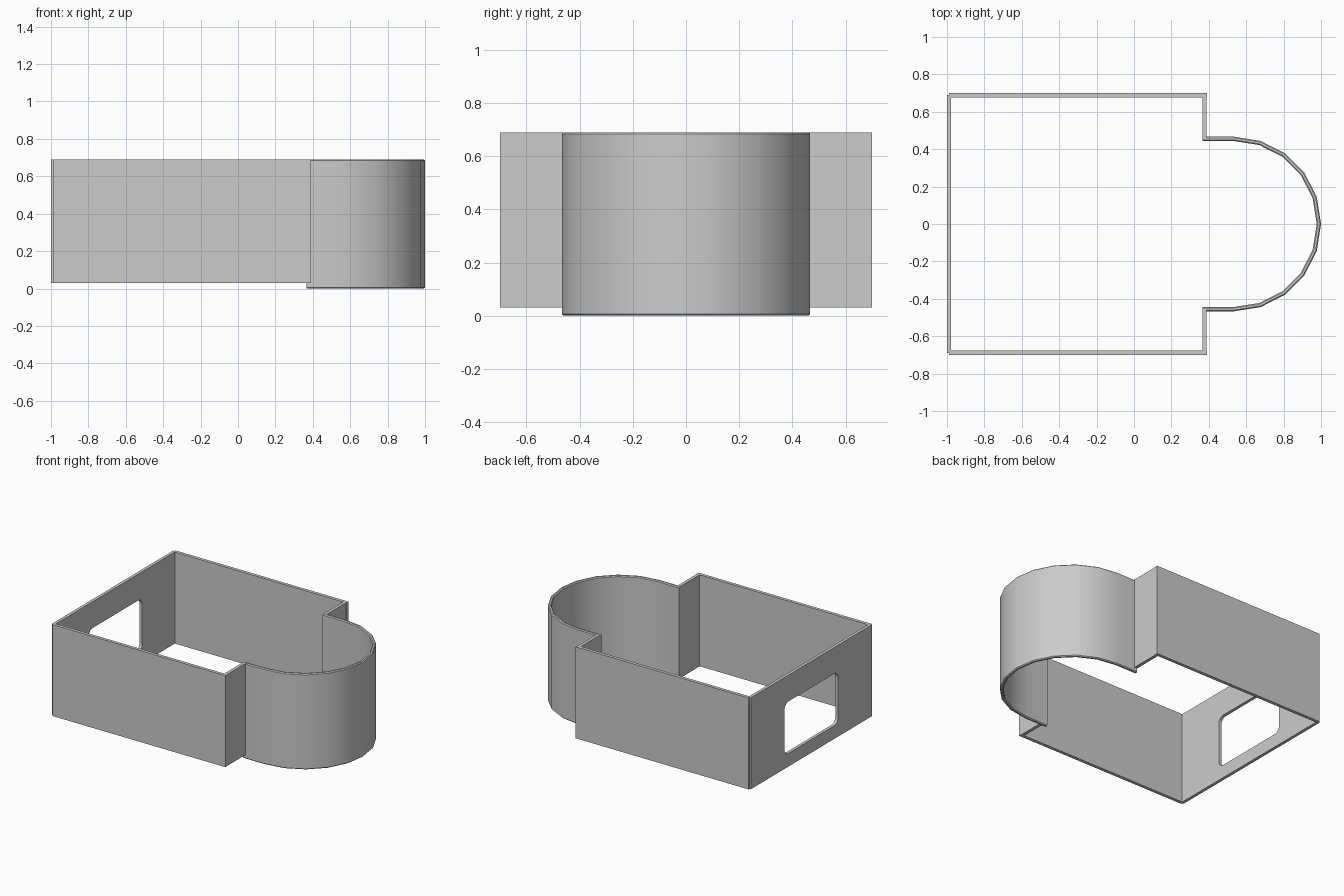
import bpy, bmesh
from math import sin, cos, pi
from mathutils import Vector

if "Cube" in bpy.data.objects:
    bpy.data.objects.remove(bpy.data.objects["Cube"])

Z0, Z1 = 0.03, 0.69      # wall bottom and top


def mesh_object(name, bm):
    bmesh.ops.recalc_face_normals(bm, faces=bm.faces)
    me = bpy.data.meshes.new(name)
    bm.to_mesh(me)
    bm.free()
    ob = bpy.data.objects.new(name, me)
    bpy.context.collection.objects.link(ob)
    return ob


def prism(name, points, direction):
    """Extrude a closed outline along a direction."""
    bm = bmesh.new()
    face = bm.faces.new([bm.verts.new(p) for p in points])
    out = bmesh.ops.extrude_face_region(bm, geom=[face])
    verts = [g for g in out["geom"] if isinstance(g, bmesh.types.BMVert)]
    bmesh.ops.translate(bm, verts=verts, vec=direction)
    # extrude_face_region may drop the base face; close it if needed
    bmesh.ops.holes_fill(bm, edges=[e for e in bm.edges if e.is_boundary])
    return mesh_object(name, bm)


def wall(name, x0, x1, y0, y1):
    pts = [(x0, y0, Z0), (x1, y0, Z0), (x1, y1, Z0), (x0, y1, Z0)]
    return prism(name, pts, (0, 0, Z1 - Z0))


# Long side walls and short returns beside the bay, mirrored in y
for s, side in ((-1, "front"), (1, "back")):
    wall(side + "_wall", -0.99, 0.39, *sorted((s * 0.677, s * 0.70)))
    wall(side + "_return_wall", 0.365, 0.388, *sorted((s * 0.45, s * 0.69)))

# End wall with a rounded window opening
end_wall = wall("end_wall", -1.0, -0.978, -0.69, 0.69)
r, hy, zb, zt = 0.045, 0.305, 0.125, 0.50
corners = ((hy - r, zt - r), (r - hy, zt - r), (r - hy, zb + r), (hy - r, zb + r))
outline = [(-1.1, cy + r * cos(a), cz + r * sin(a))
           for q, (cy, cz) in enumerate(corners)
           for a in [(q + k / 5) * pi / 2 for k in range(6)]]
cutter = prism("window_cutter", outline, (0.2, 0, 0))
cutter.hide_render = True
mod = end_wall.modifiers.new("window", 'BOOLEAN')
mod.operation = 'DIFFERENCE'
mod.solver = 'EXACT'
mod.object = cutter
bpy.context.view_layer.objects.active = end_wall
bpy.ops.object.modifier_apply(modifier=mod.name)
bpy.data.objects.remove(cutter)

# Rounded bay: a chamfered upright section swept round a half circle
N, CX, T, C = 10, 0.533, 0.023, 0.006
section = [(0, C), (0, Z1 - C), (-C, Z1), (C - T, Z1),
           (-T, Z1 - C), (-T, C), (C - T, 0), (-C, 0)]
stations = [(0.365, -pi / 2)]
stations += [(CX, -pi / 2 + pi * i / N) for i in range(N + 1)]
stations += [(0.365, pi / 2)]
bm = bmesh.new()
rings = [[bm.verts.new((x + (0.467 + d) * cos(a), (0.467 + d) * sin(a), z))
          for d, z in section] for x, a in stations]
for p, q in zip(rings, rings[1:]):
    for i in range(len(section)):
        j = (i + 1) % len(section)
        bm.faces.new((p[i], p[j], q[j], q[i]))
bm.faces.new(rings[0])
bm.faces.new(rings[-1][::-1])
bay = mesh_object("round_bay_wall", bm)
bpy.ops.object.select_all(action='DESELECT')
bay.select_set(True)
bpy.context.view_layer.objects.active = bay
bpy.ops.object.shade_smooth_by_angle(angle=pi / 6)
